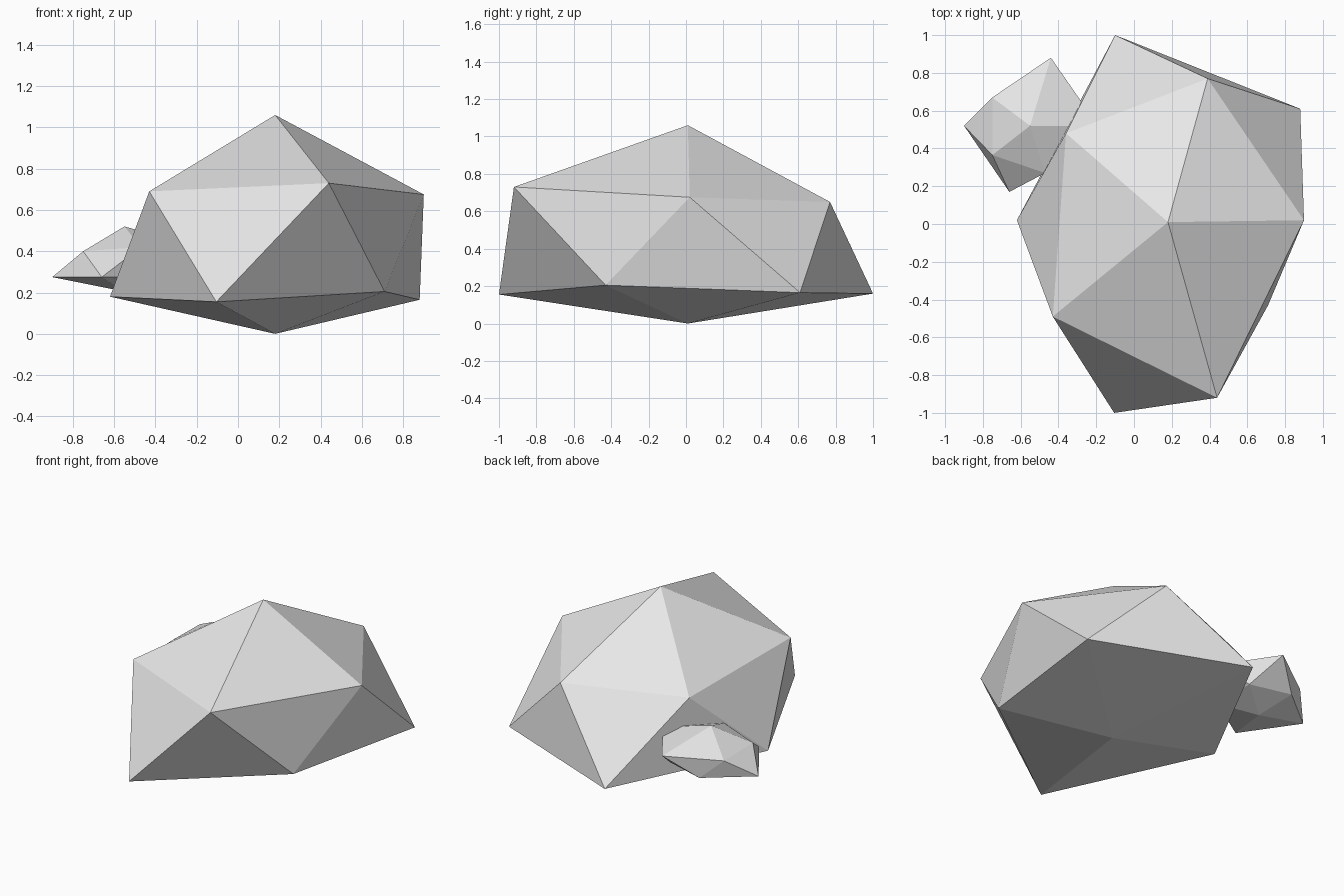
import bpy
import bmesh

if "Cube" in bpy.data.objects:
    bpy.data.objects.remove(bpy.data.objects["Cube"])

stone = bpy.data.materials.new("stone_grey")
stone.diffuse_color = (0.8, 0.8, 0.8, 1.0)
stone.use_nodes = True
stone.node_tree.nodes["Principled BSDF"].inputs["Base Color"].default_value = stone.diffuse_color


def make_rock(name, bottom, lower, upper, top):
    """Twenty-sided rock: two staggered rings of five points closed by a bottom and a top."""
    bm = bmesh.new()
    b, t = bm.verts.new(bottom), bm.verts.new(top)
    lo = [bm.verts.new(p) for p in lower]
    up = [bm.verts.new(p) for p in upper]
    for i in range(5):
        j = (i + 1) % 5
        bm.faces.new((b, lo[j], lo[i]))
        bm.faces.new((lo[i], lo[j], up[i]))
        bm.faces.new((up[i], lo[j], up[j]))
        bm.faces.new((up[i], up[j], t))
    bm.normal_update()
    mesh = bpy.data.meshes.new(name)
    bm.to_mesh(mesh)
    bm.free()
    mesh.materials.append(stone)
    obj = bpy.data.objects.new(name, mesh)
    bpy.context.collection.objects.link(obj)
    return obj


# Main boulder
make_rock(
    "large_rock",
    bottom=(0.18, 0.01, 0.0),
    lower=[(0.71, -0.43, 0.205), (0.88, 0.61, 0.165), (-0.10, 1.0, 0.16),
           (-0.62, 0.02, 0.18), (-0.105, -1.0, 0.155)],
    upper=[(0.90, 0.02, 0.675), (0.39, 0.77, 0.65), (-0.36, 0.48, 0.64),
           (-0.43, -0.49, 0.69), (0.44, -0.92, 0.73)],
    top=(0.18, 0.01, 1.06),
)

# Small stone lodged in the boulder's back left side
make_rock(
    "small_rock",
    bottom=(-0.55, 0.52, 0.205),
    lower=[(-0.35, 0.37, 0.275), (-0.35, 0.67, 0.28), (-0.62, 0.745, 0.275),
           (-0.90, 0.52, 0.275), (-0.66, 0.17, 0.275)],
    upper=[(-0.19, 0.52, 0.42), (-0.44, 0.88, 0.425), (-0.75, 0.67, 0.395),
           (-0.75, 0.365, 0.40), (-0.47, 0.27, 0.42)],
    top=(-0.55, 0.52, 0.52),
)
